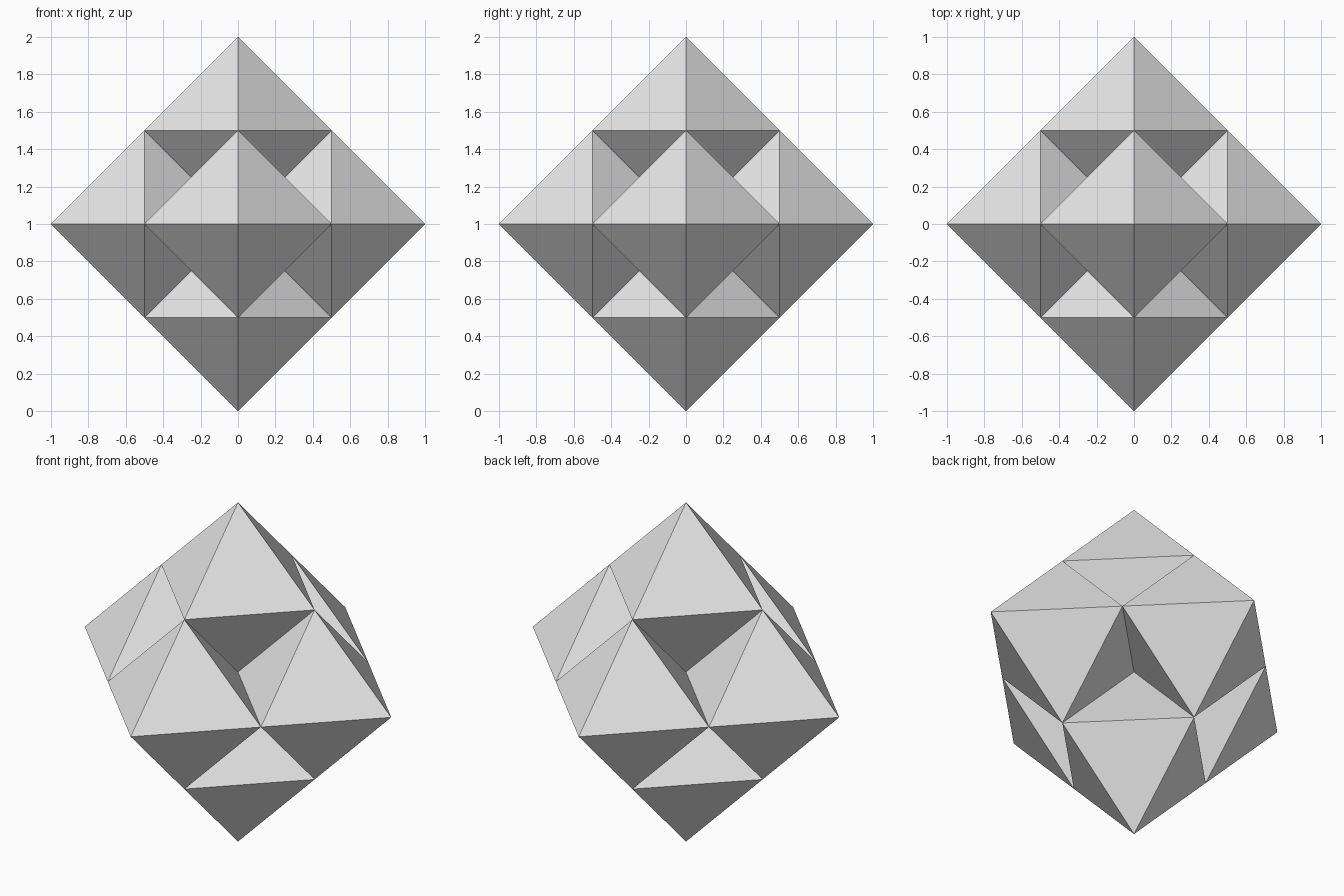
import bpy, bmesh
from mathutils import Vector

cube = bpy.data.objects.get("Cube")
if cube:
    bpy.data.objects.remove(cube, do_unlink=True)

# Single plain colour
grey = bpy.data.materials.new("light_grey")
grey.use_nodes = True
colour = (0.8, 0.8, 0.8, 1)
grey.diffuse_color = colour
grey.node_tree.nodes["Principled BSDF"].inputs["Base Color"].default_value = colour

CENTRE = Vector((0, 0, 1))
DIRECTIONS = {
    "left": Vector((1, 0, 0)), "right": Vector((-1, 0, 0)),
    "back": Vector((0, 1, 0)), "front": Vector((0, -1, 0)),
    "top": Vector((0, 0, 1)), "bottom": Vector((0, 0, -1)),
}


def octahedron(name, centre, radius):
    """Regular octahedron as the hull of its six tips."""
    bm = bmesh.new()
    for direction in DIRECTIONS.values():
        bm.verts.new(direction * radius)
    bmesh.ops.convex_hull(bm, input=bm.verts)
    bmesh.ops.recalc_face_normals(bm, faces=bm.faces)
    mesh = bpy.data.meshes.new(name)
    bm.to_mesh(mesh)
    bm.free()
    mesh.materials.append(grey)
    obj = bpy.data.objects.new(name, mesh)
    obj.location = centre
    bpy.context.collection.objects.link(obj)


# Six half-size octahedra meeting at the centre, leaving eight tetrahedral hollows
for side, direction in DIRECTIONS.items():
    octahedron(side + "_octahedron", CENTRE + direction * 0.5, 0.5)
